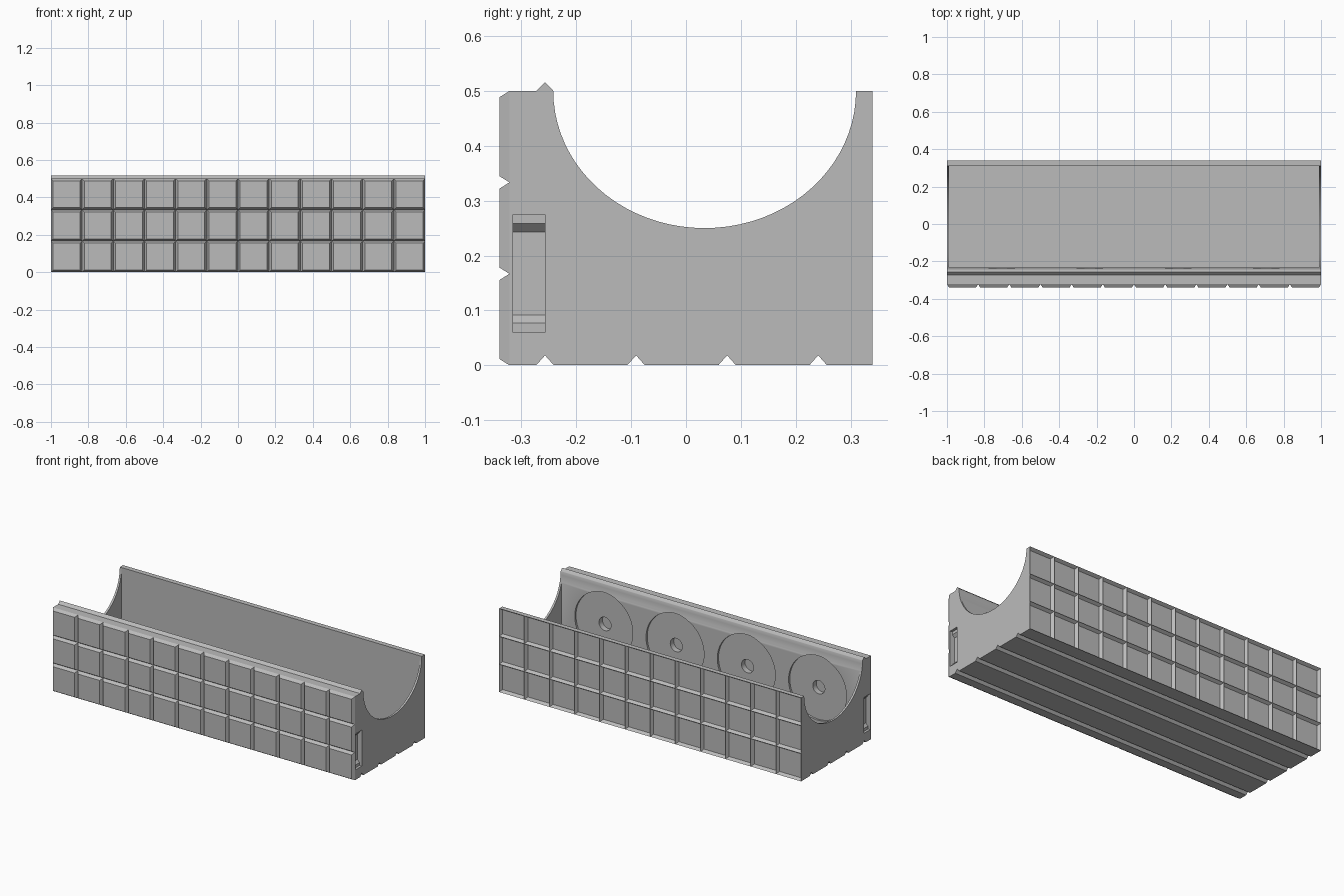
import bpy, bmesh, math
from mathutils import Matrix, Vector

if "Cube" in bpy.data.objects:
    bpy.data.objects.remove(bpy.data.objects["Cube"], do_unlink=True)

grey = bpy.data.materials.new("plain_grey")
grey.use_nodes = True
grey.diffuse_color = (0.5, 0.5, 0.5, 1)
grey.node_tree.nodes["Principled BSDF"].inputs["Base Color"].default_value = (0.5, 0.5, 0.5, 1)

HEIGHT, COLS, ROWS = 0.5, 12, 3
FRONT, BACK, WALL = -0.322, 0.34, 0.31   # tile base, rear face, rear inner wall
CHAMFER, RELIEF = 0.016, 0.018


def finish(name, bm):
    bmesh.ops.recalc_face_normals(bm, faces=bm.faces)
    mesh = bpy.data.meshes.new(name)
    bm.to_mesh(mesh)
    bm.free()
    mesh.materials.append(grey)
    obj = bpy.data.objects.new(name, mesh)
    bpy.context.collection.objects.link(obj)
    return obj


def activate(obj):
    bpy.ops.object.select_all(action="DESELECT")
    obj.select_set(True)
    bpy.context.view_layer.objects.active = obj


def prism(name, points, offset):
    """Extrude a closed planar outline along a vector."""
    bm = bmesh.new()
    face = bm.faces.new([bm.verts.new(p) for p in points])
    ext = bmesh.ops.extrude_face_region(bm, geom=[face])["geom"]
    bmesh.ops.translate(bm, vec=Vector(offset),
                        verts=[v for v in ext if isinstance(v, bmesh.types.BMVert)])
    return finish(name, bm)


def add_box(bm, x0, x1, y0, y1, z0, z1):
    size = Matrix.Diagonal((x1 - x0, y1 - y0, z1 - z0, 1))
    centre = Matrix.Translation(((x0 + x1) / 2, (y0 + y1) / 2, (z0 + z1) / 2))
    bmesh.ops.create_cube(bm, size=1, matrix=centre @ size)


def box(name, *bounds):
    bm = bmesh.new()
    add_box(bm, *bounds)
    return finish(name, bm)


def cylinder(name, x, z, radius, y0, y1):
    bm = bmesh.new()
    place = Matrix.Translation((x, (y0 + y1) / 2, z)) @ Matrix.Rotation(math.pi / 2, 4, "X")
    bmesh.ops.create_cone(bm, cap_ends=True, segments=48, radius1=radius,
                          radius2=radius, depth=y1 - y0, matrix=place)
    return finish(name, bm)


def cut(obj, cutter):
    cutter.hide_render = True
    mod = obj.modifiers.new("cut", "BOOLEAN")
    mod.operation, mod.solver, mod.object = "DIFFERENCE", "EXACT", cutter
    activate(obj)
    bpy.ops.object.modifier_apply(modifier=mod.name)
    bpy.data.objects.remove(cutter, do_unlink=True)


def panel(name, y0, y1, side, relief):
    """Slab whose outer face is a grid of raised or sunken chamfered tiles."""
    bm = bmesh.new()
    add_box(bm, -1, 1, y0, y1, 0, HEIGHT)
    cuts = [((2 * i / COLS - 1, 0, 0), (1, 0, 0)) for i in range(1, COLS)]
    cuts += [((0, 0, HEIGHT * i / ROWS), (0, 0, 1)) for i in range(1, ROWS)]
    for co, no in cuts:
        bmesh.ops.bisect_plane(bm, geom=bm.verts[:] + bm.edges[:] + bm.faces[:],
                               plane_co=co, plane_no=no)
    bm.normal_update()
    tiles = [f for f in bm.faces if f.normal.y * side > 0.9]
    bmesh.ops.inset_individual(bm, faces=tiles, thickness=CHAMFER, depth=relief)
    return finish(name, bm)


# Front tiles and the matching sunken rear wall
panel("front_tiles", FRONT, FRONT + 0.005, -1, RELIEF)
panel("back_wall", WALL, BACK, 1, -RELIEF)

# Trough body: grooved base, half-ellipse opening, locating ridge on the front rim
outline = [(FRONT + 0.005, 0)]
for y in (-0.257, -0.091, 0.075, 0.241):
    outline += [(y - 0.016, 0), (y, 0.018), (y + 0.016, 0)]
outline.append((WALL, 0))
STEPS = 40
for i in range(STEPS + 1):
    a = math.pi * i / STEPS
    outline.append((0.034 + 0.276 * math.cos(a), HEIGHT - 0.25 * math.sin(a)))
outline += [(-0.243, 0.502), (-0.257, 0.516), (-0.273, HEIGHT), (FRONT + 0.005, HEIGHT)]
body = prism("trough_body", [(-1, y, z) for y, z in outline], (2, 0, 0))

# Hollow interior between thin end plates
INNER = -0.233
cut(body, box("cavity_cutter", -0.988, 0.988, INNER, WALL + 0.05, 0.03, 0.8))

# Four round seats with centre holes on the inner front wall
for i in range(4):
    x = (i - 1.5) * 0.472
    cut(body, cylinder("seat_cutter", x, 0.262, 0.192, INNER - 0.012, -0.15))
    cut(body, cylinder("hole_cutter", x, 0.262, 0.04, INNER - 0.045, -0.15))

# Connector slot in each end, with a deeper middle
slot = [(1.05, 0.06), (0.985, 0.06), (0.985, 0.077), (0.97, 0.092),
        (0.97, 0.243), (0.985, 0.258), (0.985, 0.275), (1.05, 0.275)]
for side in (-1, 1):
    cut(body, prism("slot_cutter", [(side * x, -0.315, z) for x, z in slot], (0, 0.058, 0)))

activate(body)
bpy.ops.object.shade_smooth_by_angle(angle=math.radians(25))
